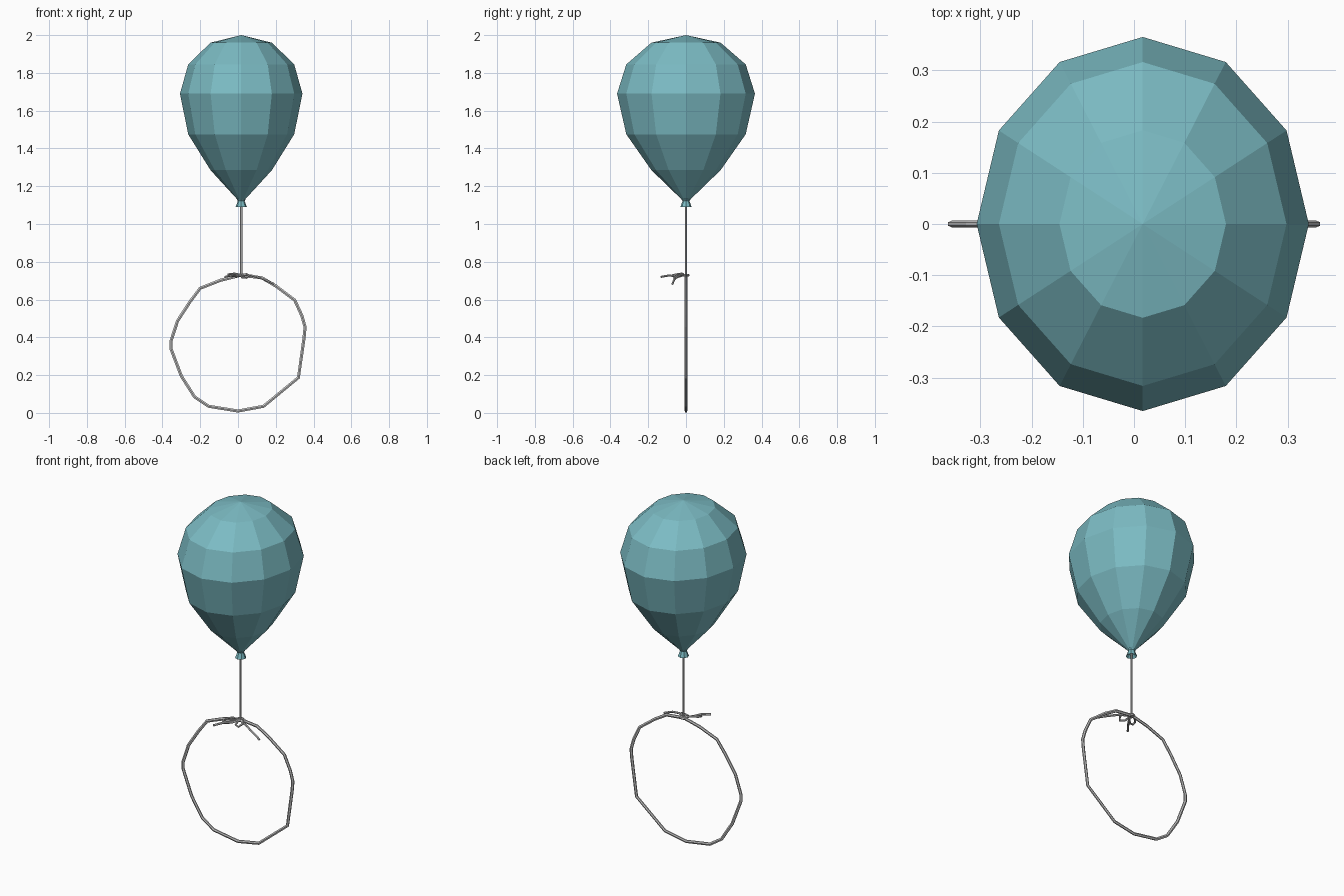
import bpy, bmesh, math

if "Cube" in bpy.data.objects:
    bpy.data.objects.remove(bpy.data.objects["Cube"])

CX = 0.017  # balloon and string axis

teal = bpy.data.materials.new("teal")
teal.diffuse_color = (0.2, 0.5, 0.55, 1)
teal.use_nodes = True
teal.node_tree.nodes["Principled BSDF"].inputs["Base Color"].default_value = teal.diffuse_color


def lathe(name, rings, sides, x_scale=1.0, cap_top=False):
    """Flat-shaded revolved body from (radius, z) rings, bottom to top."""
    bm = bmesh.new()
    loops = []
    for r, z in rings:
        loops.append([bm.verts.new((CX + x_scale * r * math.cos(2 * math.pi * i / sides),
                                    r * math.sin(2 * math.pi * i / sides), z))
                      for i in range(sides)])
    for a, b in zip(loops, loops[1:]):
        for i in range(sides):
            j = (i + 1) % sides
            bm.faces.new((a[i], a[j], b[j], b[i]))
    if cap_top:
        apex = bm.verts.new((CX, 0, cap_top))
        top = loops[-1]
        for i in range(sides):
            bm.faces.new((top[i], top[(i + 1) % sides], apex))
    me = bpy.data.meshes.new(name)
    bm.to_mesh(me)
    bm.free()
    ob = bpy.data.objects.new(name, me)
    me.materials.append(teal)
    bpy.context.collection.objects.link(ob)
    return ob


def cord(name, pts, radius, closed=False, y_scale=1.0):
    """Thin string along a path."""
    cu = bpy.data.curves.new(name, 'CURVE')
    cu.dimensions = '3D'
    cu.bevel_depth = radius
    cu.bevel_resolution = 1
    cu.use_fill_caps = True
    sp = cu.splines.new('POLY')
    sp.points.add(len(pts) - 1)
    for p, co in zip(sp.points, pts):
        p.co = (*co, 1)
    sp.use_cyclic_u = closed
    sp.use_smooth = False
    ob = bpy.data.objects.new(name, cu)
    ob.scale.y = y_scale
    bpy.context.collection.objects.link(ob)
    return ob


# Balloon body: 12-sided, slightly narrower in x
lathe("balloon", [(0.018, 1.125), (0.183, 1.285), (0.316, 1.475), (0.365, 1.69),
                  (0.316, 1.845), (0.183, 1.96)], 12, 0.888, cap_top=2.0)

# Tied neck with a flared, open lip
lathe("balloon_neck", [(0.014, 1.105), (0.030, 1.09), (0.018, 1.122),
                       (0.024, 1.13), (0.018, 1.142)], 8)

# Straight string
cord("string", [(CX, 0, 1.125), (CX, 0, 0.725)], 0.006)

# Irregular hanging loop in the xz plane
loop = [(0.013, 0.728), (0.125, 0.716), (0.2, 0.672), (0.3, 0.597), (0.338, 0.515),
        (0.355, 0.455), (0.35, 0.4), (0.32, 0.187), (0.135, 0.035), (0, 0.01),
        (-0.155, 0.035), (-0.23, 0.085), (-0.3, 0.195), (-0.355, 0.34),
        (-0.355, 0.38), (-0.32, 0.487), (-0.255, 0.587), (-0.2, 0.66), (-0.09, 0.703)]
cord("hanging_loop", [(x, 0, z) for x, z in loop], 0.0095, True, 0.7)

# Knot: a small ring around the string base
ring = [(CX + 0.016 * math.cos(a), -0.004 + 0.016 * math.sin(a), 0.729)
        for a in [i * math.pi / 4 for i in range(8)]]
cord("knot", ring, 0.007, True)

# Bow loops
cord("bow_loop_left", [(CX, -0.01, 0.73), (-0.02, -0.02, 0.737), (-0.05, -0.05, 0.733),
                       (-0.05, -0.07, 0.728), (-0.025, -0.065, 0.725), (0.01, -0.025, 0.726)], 0.006, True)
cord("bow_loop_right", [(CX, -0.01, 0.73), (0.045, -0.02, 0.735), (0.06, -0.045, 0.728),
                        (0.045, -0.063, 0.715), (0.02, -0.05, 0.718)], 0.006, True)

# Loose tails
cord("tail_left", [(CX, -0.01, 0.73), (-0.005, -0.05, 0.722), (-0.035, -0.09, 0.728),
                   (-0.068, -0.132, 0.72)], 0.006)
cord("tail_right", [(CX, -0.01, 0.73), (0.07, -0.035, 0.728), (0.13, -0.06, 0.71),
                    (0.19, -0.072, 0.683)], 0.006)
